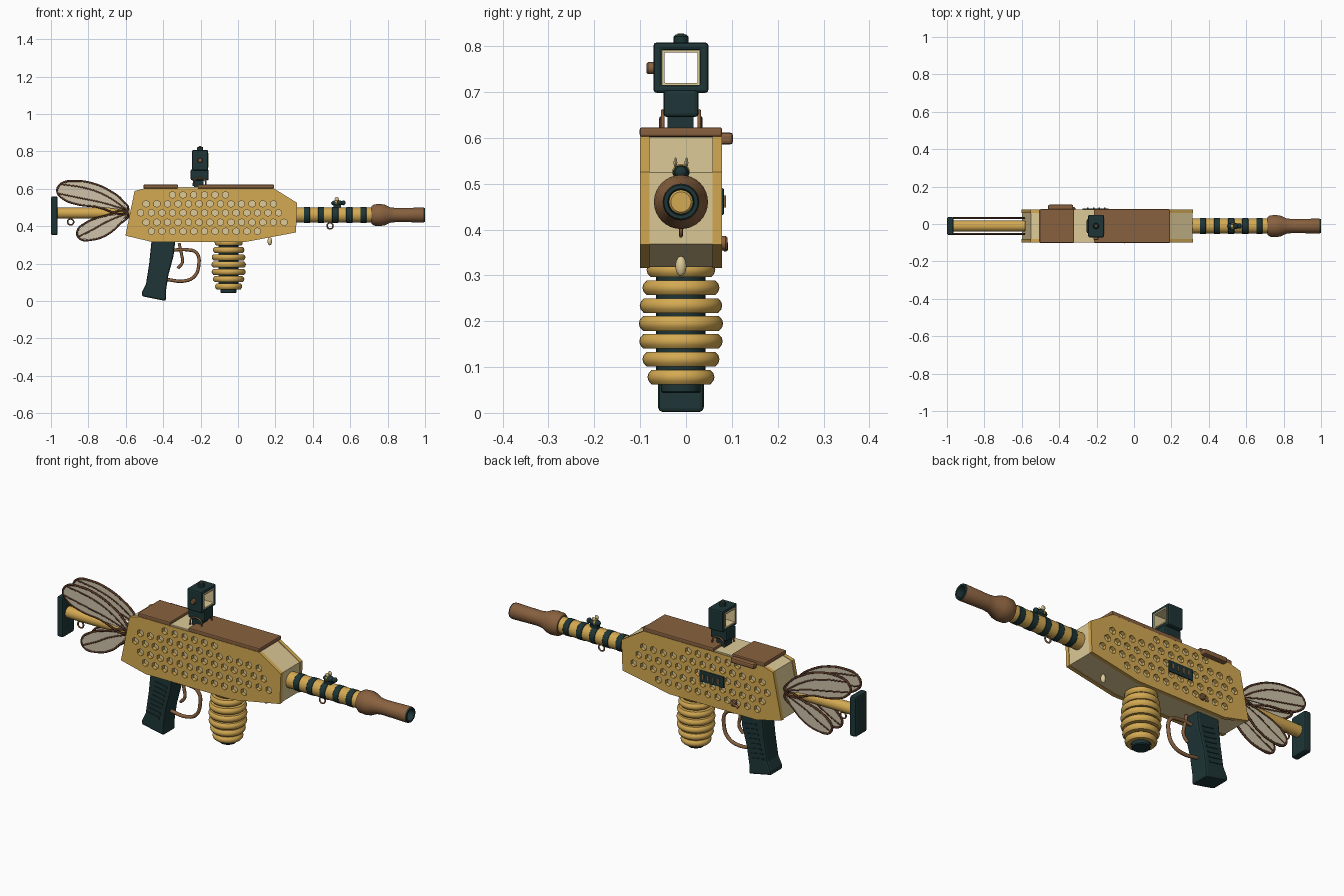
import bpy, bmesh, math
from mathutils import Vector, Matrix

if "Cube" in bpy.data.objects:
    bpy.data.objects.remove(bpy.data.objects["Cube"])

CY = -0.011  # centre plane of the model


def mat(name, r, g, b):
    m = bpy.data.materials.new(name)
    m.diffuse_color = (r, g, b, 1)
    m.use_nodes = True
    m.node_tree.nodes["Principled BSDF"].inputs["Base Color"].default_value = m.diffuse_color
    return m


GOLD = mat("honey gold", 0.66, 0.40, 0.085)
CREAM = mat("cream", 0.72, 0.59, 0.31)
BROWN = mat("brown", 0.25, 0.12, 0.05)
TEAL = mat("dark teal", 0.013, 0.036, 0.037)
WING = mat("pale wing", 0.62, 0.54, 0.40)
VEIN = mat("dark brown", 0.085, 0.033, 0.016)


def finish(name, bm, m, smooth=False):
    bmesh.ops.recalc_face_normals(bm, faces=bm.faces[:])
    me = bpy.data.meshes.new(name)
    bm.to_mesh(me)
    bm.free()
    ob = bpy.data.objects.new(name, me)
    bpy.context.collection.objects.link(ob)
    me.materials.append(m)
    if smooth:
        bpy.ops.object.select_all(action='DESELECT')
        ob.select_set(True)
        bpy.context.view_layer.objects.active = ob
        bpy.ops.object.shade_smooth_by_angle(angle=math.radians(40))
    return ob


def bevel(ob, width, segments=2):
    b = ob.modifiers.new("bevel", 'BEVEL')
    b.width, b.segments, b.limit_method = width, segments, 'ANGLE'
    return ob


def add_prism(bm, pts, y0, y1):
    a = [bm.verts.new((x, y0, z)) for x, z in pts]
    f = bm.faces.new(a)
    r = bmesh.ops.extrude_face_region(bm, geom=[f])
    new = [v for v in r['geom'] if isinstance(v, bmesh.types.BMVert)]
    bmesh.ops.translate(bm, verts=new, vec=(0, y1 - y0, 0))


def prism(name, pts, y0, y1, m):
    bm = bmesh.new()
    add_prism(bm, pts, y0, y1)
    return finish(name, bm, m)


def box(name, x, y, z, m, w=0.0):
    """Box from (min, max) pairs."""
    ob = prism(name, [(x[0], z[0]), (x[1], z[0]), (x[1], z[1]), (x[0], z[1])], y[0], y[1], m)
    return bevel(ob, w) if w else ob


def lathe(name, prof, origin, axis, m, n=32):
    """Revolve (radius, height) points about an axis through origin."""
    bm = bmesh.new()
    vs = [bm.verts.new((r, 0, h)) for r, h in prof]
    es = [bm.edges.new(p) for p in zip(vs, vs[1:])]
    bmesh.ops.spin(bm, geom=vs + es, cent=(0, 0, 0), axis=(0, 0, 1),
                   angle=math.tau, steps=n)
    bmesh.ops.remove_doubles(bm, verts=bm.verts[:], dist=1e-5)
    rot = Vector((0, 0, 1)).rotation_difference(Vector(axis)).to_matrix().to_4x4()
    bm.transform(Matrix.Translation(origin) @ rot)
    return finish(name, bm, m, True)


def rod(name, r, h0, h1, origin, axis, m, n=24):
    c = min(0.004, r * 0.25)
    return lathe(name, [(0, h0), (r - c, h0), (r, h0 + c), (r, h1 - c), (r - c, h1), (0, h1)],
                 origin, axis, m, n)


def ball(name, loc, size, m):
    bm = bmesh.new()
    bmesh.ops.create_uvsphere(bm, u_segments=16, v_segments=10, radius=1,
                              matrix=Matrix.Translation(loc) @ Matrix.Diagonal((*size, 1)))
    return finish(name, bm, m, True)


def tube(name, pts, r, m, cyclic=False):
    """Round smooth tube through 3D points."""
    cu = bpy.data.curves.new(name, 'CURVE')
    cu.dimensions, cu.bevel_depth, cu.bevel_resolution = '3D', r, 2
    cu.resolution_u, cu.use_fill_caps = 5, True
    s = cu.splines.new('BEZIER')
    s.bezier_points.add(len(pts) - 1)
    for p, co in zip(s.bezier_points, pts):
        p.co, p.handle_left_type, p.handle_right_type = co, 'AUTO', 'AUTO'
    s.use_cyclic_u = cyclic
    cu.materials.append(m)
    ob = bpy.data.objects.new(name, cu)
    bpy.context.collection.objects.link(ob)
    bpy.ops.object.select_all(action='DESELECT')
    ob.select_set(True)
    bpy.context.view_layer.objects.active = ob
    bpy.ops.object.convert(target='MESH')
    return bpy.context.object


def ring(name, x, z, r):
    pts = [(x + r * math.cos(a * math.pi / 4), CY, z + r * math.sin(a * math.pi / 4)) for a in range(8)]
    tube(name, pts, 0.004, BROWN, True)


# Receiver: cream core between two gold side plates pierced by hexagons
outline = [(-0.602, 0.35), (-0.46, 0.316), (0.04, 0.316), (0.31, 0.367), (0.316, 0.525),
           (0.19, 0.603), (-0.50, 0.603), (-0.553, 0.588)]
prism("receiver_core", [(-0.14 + (x + 0.14) * 0.994, 0.46 + (z - 0.46) * 0.985) for x, z in outline],
      CY - 0.070, CY + 0.070, CREAM)
bm = bmesh.new()
for z, x0, n in [(0.568, -0.350, 6), (0.520, -0.491, 13), (0.472, -0.520, 14),
                 (0.421, -0.491, 14), (0.373, -0.463, 11)]:
    for i in range(n):
        cx = x0 + i * 0.0567
        add_prism(bm, [(cx + 0.0185 * math.cos(k * math.pi / 3 + math.pi / 6),
                        z + 0.0185 * math.sin(k * math.pi / 3 + math.pi / 6)) for k in range(6)], -0.2, 0.2)
cutter = finish("hexagon_cutter", bm, GOLD)
cutter.hide_render = True
cutter.hide_set(True)
for side, tag in ((-1, "front"), (1, "back")):
    plate = prism(tag + "_side_plate", outline, CY + side * 0.069, CY + side * 0.089, GOLD)
    b = plate.modifiers.new("holes", 'BOOLEAN')
    b.operation, b.solver, b.object = 'DIFFERENCE', 'EXACT', cutter

# Top covers, with a cream gap between them, and cocking handle
for x0, x1 in ((-0.505, -0.32), (-0.215, 0.193)):
    box("top_cover", (x0, x1), (CY - 0.09, CY + 0.09), (0.602, 0.623), BROWN, 0.005)
box("ejection_insert", (-0.325, -0.21), (CY - 0.085, CY + 0.085), (0.60, 0.610), CREAM)
box("cocking_handle", (-0.46, -0.325), (0.07, 0.103), (0.585, 0.612), BROWN, 0.008)

# Back side panel with ribs, and selector lever
box("back_panel", (-0.275, -0.135), (0.075, 0.083), (0.432, 0.49), TEAL, 0.003)
for i in range(4):
    x = -0.25 + i * 0.03
    box("panel_rib", (x, x + 0.008), (0.08, 0.087), (0.448, 0.474), BROWN)
rod("selector_pivot", 0.016, 0.07, 0.09, (-0.33, 0, 0.37), (0, 1, 0), BROWN)
tube("selector_lever", [(-0.33, 0.086, 0.37), (-0.36, 0.086, 0.357)], 0.006, BROWN)

# Barrel with bands, flare and hollow muzzle
AX = (0, CY, 0.46)
rod("barrel", 0.041, 0.28, 0.74, AX, (1, 0, 0), GOLD, 32)
for i in range(5):
    rod("barrel_band", 0.043, 0.350 + i * 0.0755, 0.387 + i * 0.0755, AX, (1, 0, 0), TEAL, 32)
lathe("muzzle_flare", [(0.030, 0.715), (0.048, 0.715), (0.057, 0.728), (0.059, 0.76), (0.055, 0.785),
                       (0.041, 0.815), (0.037, 0.85), (0.040, 0.99), (0.037, 0.997), (0.034, 0.997), (0.033, 0.90)],
      AX, (1, 0, 0), BROWN, 32)
lathe("muzzle_liner", [(0, 0.92), (0.027, 0.92), (0.027, 0.99), (0.029, 1.0), (0.037, 1.0), (0.039, 0.993), (0.0355, 0.98)],
      AX, (1, 0, 0), TEAL, 32)
rod("bore_disc", 0.026, 0.915, 0.925, AX, (1, 0, 0), GOLD)
ring("front_sling_ring", 0.492, 0.402, 0.016)

# Small insect-shaped front sight
ball("sight_insect_body", (0.53, CY, 0.524), (0.032, 0.018, 0.016), TEAL)
ball("sight_insect_stripe", (0.525, CY, 0.526), (0.010, 0.019, 0.017), GOLD)
ball("sight_insect_head", (0.563, CY, 0.525), (0.012, 0.014, 0.013), TEAL)
box("sight_insect_foot", (0.51, 0.55), (CY - 0.012, CY + 0.012), (0.495, 0.52), TEAL)
for s in (-1, 1):
    ball("sight_insect_wing", (0.528, CY + s * 0.012, 0.546), (0.011, 0.004, 0.011), CREAM)

# Cream stinger under the front
ball("under_stinger", (0.17, CY, 0.32), (0.012, 0.012, 0.022), CREAM)

# Stock tube, butt plate and sling ring
rod("stock_tube", 0.029, -0.975, -0.58, (0, CY, 0.47), (1, 0, 0), GOLD)
box("butt_plate", (-1.0, -0.964), (CY - 0.048, CY + 0.048), (0.352, 0.56), TEAL, 0.009)
ring("rear_sling_ring", -0.895, 0.423, 0.016)

# Wings: flat membranes with outlined edges and veins, on both sides of the stock
upper = [(-0.59, 0.485), (-0.62, 0.54), (-0.69, 0.592), (-0.77, 0.627), (-0.87, 0.642),
         (-0.945, 0.628), (-0.967, 0.59), (-0.94, 0.55), (-0.87, 0.52), (-0.76, 0.505)]
lower = [(-0.59, 0.47), (-0.71, 0.455), (-0.81, 0.42), (-0.86, 0.37), (-0.845, 0.333),
         (-0.78, 0.328), (-0.70, 0.355), (-0.64, 0.405)]
veins = [[(-0.59, 0.485), (-0.70, 0.56), (-0.80, 0.60), (-0.945, 0.625)],
         [(-0.59, 0.485), (-0.72, 0.525), (-0.84, 0.55), (-0.96, 0.575)],
         [(-0.59, 0.47), (-0.70, 0.425), (-0.78, 0.38), (-0.85, 0.345)]]
for s in (-1, 1):
    y = CY + s * 0.042
    for tag, pts in (("upper", upper), ("lower", lower)):
        prism(tag + "_wing", pts, y - 0.003, y + 0.003, WING)
        tube(tag + "_wing_edge", [(x, y, z) for x, z in pts], 0.0055, VEIN, True)
    for v in veins:
        tube("wing_vein", [(x, y, z) for x, z in v], 0.005, VEIN)

# Pistol grip with side ribs
bevel(prism("grip", [(-0.462, 0.325), (-0.335, 0.325), (-0.345, 0.24), (-0.372, 0.14), (-0.386, 0.05),
                     (-0.386, 0.0), (-0.515, 0.026), (-0.512, 0.05), (-0.492, 0.09), (-0.475, 0.2)],
            CY - 0.05, CY + 0.05, TEAL), 0.010)
for i in range(8):
    z, x = 0.09 + i * 0.024, -0.452 + i * 0.006
    for s in (-1, 1):
        y = CY + s * 0.050
        prism("grip_rib", [(x - 0.022, z + 0.004), (x + 0.045, z - 0.008), (x + 0.045, z + 0.002),
                           (x - 0.022, z + 0.014)], y - 0.004, y + 0.004, TEAL)

# Trigger guard and trigger
tube("trigger_guard", [(x, CY, z) for x, z in [(-0.35, 0.272), (-0.27, 0.274), (-0.222, 0.258), (-0.21, 0.19),
                       (-0.235, 0.13), (-0.29, 0.107), (-0.38, 0.115)]], 0.009, BROWN)
tube("trigger", [(x, CY, z) for x, z in [(-0.315, 0.31), (-0.302, 0.25), (-0.298, 0.205), (-0.322, 0.175)]],
     0.008, BROWN)

# Hive-shaped magazine: dark core with gold rings
MX = (-0.05, CY, 0)
rod("magazine_core", 0.054, 0.075, 0.33, MX, (0, 0, 1), TEAL)
rod("magazine_foot", 0.043, 0.043, 0.09, MX, (0, 0, 1), TEAL)
for i, r in enumerate((0.073, 0.084, 0.091, 0.092, 0.090, 0.084, 0.075)):
    z = 0.078 + i * 0.039
    lathe("magazine_ring", [(0.045, z - 0.016), (r - 0.009, z - 0.016), (r - 0.002, z - 0.008), (r, z),
                            (r - 0.002, z + 0.008), (r - 0.009, z + 0.016), (0.045, z + 0.016)],
          MX, (0, 0, 1), GOLD, 32)

# Optic: stem, hollow square housing with cream rim, and knobs
box("optic_foot", (-0.235, -0.185), (CY - 0.029, CY + 0.027), (0.605, 0.66), TEAL)
box("optic_neck", (-0.253, -0.157), (CY - 0.038, CY + 0.038), (0.645, 0.705), TEAL, 0.008)


def frame(name, half, inner, x0, x1, m, w):
    """Square tube along x around the optic centre."""
    bm = bmesh.new()
    corners = [(-1, -1), (1, -1), (1, 1), (-1, 1)]
    loops = [[bm.verts.new((x, CY + h[0] * a, 0.753 + h[1] * b)) for a, b in corners]
             for x, h in ((x0, half), (x1, half), (x1, inner), (x0, inner))]
    for j in range(4):
        p, q = loops[j], loops[(j + 1) % 4]
        for k in range(4):
            bm.faces.new((p[k], p[(k + 1) % 4], q[(k + 1) % 4], q[k]))
    return bevel(finish(name, bm, m), w)


frame("optic_housing", (0.060, 0.055), (0.041, 0.038), -0.245, -0.160, TEAL, 0.007)
frame("optic_rim", (0.042, 0.039), (0.036, 0.033), -0.247, -0.158, CREAM, 0.001)
rod("optic_side_knob", 0.013, 0.055, 0.075, (-0.203, CY, 0.752), (0, -1, 0), BROWN, 16)
rod("optic_top_knob", 0.016, 0.80, 0.825, (-0.203, CY, 0), (0, 0, 1), TEAL, 16)
rod("optic_top_cap", 0.008, 0.82, 0.828, (-0.203, CY, 0), (0, 0, 1), BROWN, 12)
for s in (-1, 1):
    y = CY + s * 0.040
    tube("optic_clamp", [(-0.24, y, 0.615), (-0.23, y, 0.65), (-0.18, y, 0.65), (-0.17, y, 0.615)], 0.004, BROWN)
